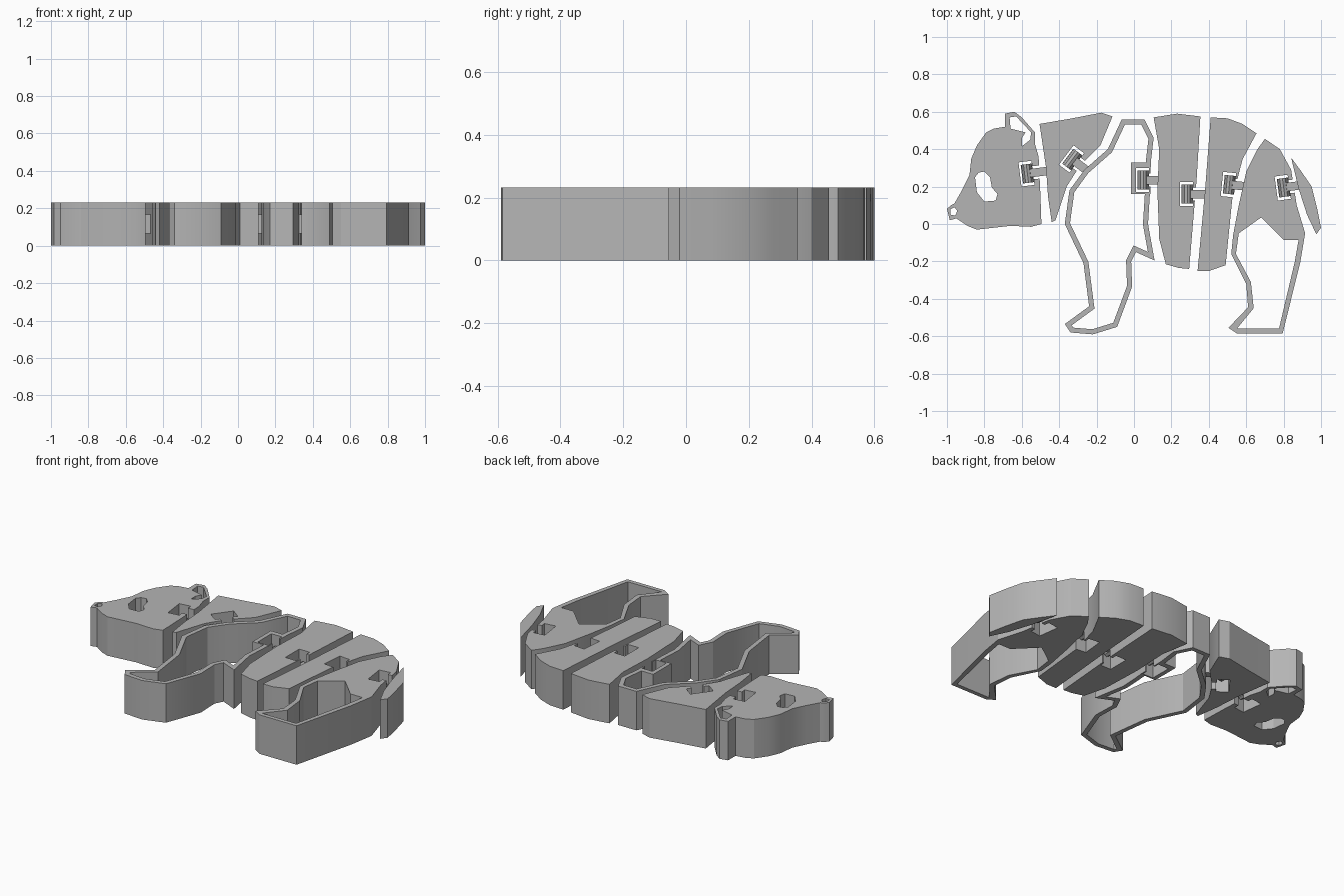
import bpy
import bmesh
import math
from mathutils import Matrix, Vector

HEIGHT = 0.232
WALL = 0.027

cube = bpy.data.objects.get("Cube")
if cube:
    bpy.data.objects.remove(cube, do_unlink=True)

grey = bpy.data.materials.new("plain_grey")
grey.use_nodes = True
shade = (0.46, 0.46, 0.46, 1)
grey.diffuse_color = shade
grey.node_tree.nodes["Principled BSDF"].inputs["Base Color"].default_value = shade


def points(pairs):
    """Outline pairs are written in hundredths of a unit."""
    return [Vector((x, y)) / 100 for x, y in pairs]


def inset(outline, width):
    """Parallel copy of a closed outline, moved inwards with mitred corners."""
    count = len(outline)
    area = sum(outline[i - 1].cross(outline[i]) for i in range(count))
    turn = 1 if area > 0 else -1
    result = []
    for i, corner in enumerate(outline):
        before = (corner - outline[i - 1]).normalized()
        after = (outline[(i + 1) % count] - corner).normalized()
        n1 = Vector((-before.y, before.x)) * turn
        n2 = Vector((-after.y, after.x)) * turn
        result.append(corner + (n1 + n2) * width / max(1 + n1.dot(n2), 0.2))
    return result


def finish(name, bm):
    bmesh.ops.recalc_face_normals(bm, faces=bm.faces)
    mesh = bpy.data.meshes.new(name)
    bm.to_mesh(mesh)
    bm.free()
    mesh.materials.append(grey)
    obj = bpy.data.objects.new(name, mesh)
    bpy.context.collection.objects.link(obj)
    return obj


def prism(name, loops, bottom=0.0, top=HEIGHT):
    """Upright slab from an outer loop followed by hole loops."""
    bm = bmesh.new()
    edges = []
    for loop in loops:
        verts = [bm.verts.new((p.x, p.y, bottom)) for p in loop]
        edges += [bm.edges.new((verts[i - 1], verts[i])) for i in range(len(verts))]
    bmesh.ops.triangle_fill(bm, edges=edges, use_beauty=True)
    raised = bmesh.ops.extrude_face_region(bm, geom=bm.faces[:])["geom"]
    moved = [g for g in raised if isinstance(g, bmesh.types.BMVert)]
    bmesh.ops.translate(bm, verts=moved, vec=(0, 0, top - bottom))
    return finish(name, bm)


def joint(name, head, foot, sockets):
    """Hinge bar with a rounded cross head, and the T slot it sits in."""
    head, foot = points([head, foot])
    run = foot - head
    angle = math.atan2(run.y, run.x)
    place = Matrix.Translation((head.x, head.y, HEIGHT / 2)) @ Matrix.Rotation(angle, 4, "Z")

    # T slot through each socket part
    half = [(-4, 6.5), (3, 6.5), (3, 3.5), (12, 3.5)]
    tee = points(half + [(x, -y) for x, y in reversed(half)])
    tee = [(place @ p.to_3d()).to_2d() for p in tee]
    cutter = prism("slot_cutter", [tee], -HEIGHT, HEIGHT * 2)
    for part in sockets:
        mod = part.modifiers.new("slot", "BOOLEAN")
        mod.operation = "DIFFERENCE"
        mod.solver = "EXACT"
        mod.object = cutter
        bpy.context.view_layer.objects.active = part
        bpy.ops.object.modifier_apply(modifier=mod.name)
    bpy.data.objects.remove(cutter, do_unlink=True)

    # cross head and bar
    bm = bmesh.new()
    lie = Matrix.Diagonal((1, 1, 2, 1)) @ Matrix.Rotation(math.pi / 2, 4, "X")
    bmesh.ops.create_cone(bm, cap_ends=True, segments=12, radius1=0.03, radius2=0.03,
                          depth=0.1, matrix=place @ lie)
    length = run.length
    size = Matrix.Translation((length / 2, 0, 0)) @ Matrix.Diagonal((length, 0.045, 0.1, 1))
    bmesh.ops.create_cube(bm, size=1, matrix=place @ size)
    return finish(name, bm)


# Head with ear, eye and nose openings
head = prism("head", [
    points([(-100, 8), (-98, 10), (-96, 11), (-92, 18), (-88, 26), (-87, 35), (-84, 42),
            (-79, 49), (-75, 51), (-69, 52), (-69, 59), (-64, 60), (-60, 57), (-53, 49),
            (-53, 43), (-51, 36), (-50, 15), (-49.5, 0), (-55, -1.5), (-66, -1), (-84, -3),
            (-89, -1), (-95, 3), (-98.5, 2)]),
    points([(-66.5, 57), (-63, 57.5), (-55, 49), (-55.5, 45), (-60, 41.5), (-60, 46),
            (-58, 49), (-66, 51)]),
    points([(-85, 25), (-83, 27.5), (-80, 28), (-77, 25), (-76, 19.5), (-73, 16),
            (-74, 12.5), (-80, 12), (-84, 17)]),
    points([(-98, 8), (-96, 9), (-94.5, 7), (-95.5, 4.5), (-98, 5)]),
])

# Shoulder wedge
shoulder = prism("shoulder", [
    points([(-50.5, 53.5), (-33, 56.5), (-17.5, 59.5), (-11.5, 57.5), (-18, 42), (-29, 31),
            (-36, 20), (-42, 2), (-44, 1), (-46, 15), (-47, 30)]),
])

# Hollow front leg
leg_line = points([(-6.5, 56), (5.5, 56), (10.5, 46), (9, 33), (8.5, 16), (7.5, 0),
                   (11, -19.5), (1, -15), (-1.5, -20), (-1, -33.5), (-9, -55), (-22, -59),
                   (-34, -58), (-37, -53.5), (-24, -44), (-27, -21), (-37, 0), (-34.5, 18),
                   (-26.5, 29), (-14, 40)])
front_leg = prism("front_leg", [leg_line, inset(leg_line, WALL)])
socket_block = prism("front_leg_socket", [points([(-1.5, 16), (8.7, 16), (9, 33), (-1.5, 33)])])

# Body segments
front_rib = prism("front_body_segment", [
    points([(10.5, 57), (23, 59), (35.5, 57.5), (33.5, 24), (29.5, -24), (24, -23.5),
            (17, -21.5), (13.5, -8), (12.5, 18), (13.5, 40)]),
])
rear_rib = prism("rear_body_segment", [
    points([(41, 57), (50, 56.5), (58, 53.5), (65.5, 48.5), (58, 34.5), (52.5, 13),
            (49, -22), (40.5, -25), (34, -25), (38, 18)]),
])

# Rump with hollow rear leg
rump = prism("rump_and_rear_leg", [
    points([(70, 45.5), (78, 40), (84, 29), (87, 10), (91.5, -5), (89, -20), (79.5, -58.5),
            (55, -58.5), (50.5, -55.5), (61, -44.5), (60, -32), (52, -16), (53, -6),
            (56, 10), (60, 28), (66, 40)]),
    points([(56, -5), (68, 3.5), (80, -8.5), (88, -8.5), (86, -20), (77.5, -56), (55, -56),
            (64, -45), (62.5, -31), (54.5, -16)]),
])

# Tail
tail = prism("tail", [
    points([(84, 35.5), (89.5, 28), (95, 20), (98, 8), (100, -2), (97.5, -5.5),
            (92.5, 5), (88, 19)]),
])

# Hinges, each listed as name, head, foot and the parts it slots into
hinges = [
    ("neck_hinge", (-57, 27), (-45, 28.5), [head]),
    ("shoulder_hinge", (-33, 34.5), (-25, 28.5), [shoulder]),
    ("leg_hinge", (5, 23.5), (15, 23.5), [front_leg, socket_block]),
    ("middle_hinge", (28.5, 16), (40, 16), [front_rib]),
    ("rear_hinge", (51, 21), (61, 20), [rear_rib]),
    ("tail_hinge", (80, 19.5), (91, 21), [rump]),
]
bars = [joint(*hinge) for hinge in hinges]

# Smooth the gently curved sides and keep the corners crisp
bpy.ops.object.select_all(action="DESELECT")
for obj in [head, shoulder, front_leg, socket_block, front_rib, rear_rib, rump, tail] + bars:
    obj.select_set(True)
bpy.context.view_layer.objects.active = head
bpy.ops.object.shade_smooth_by_angle(angle=math.radians(25))
